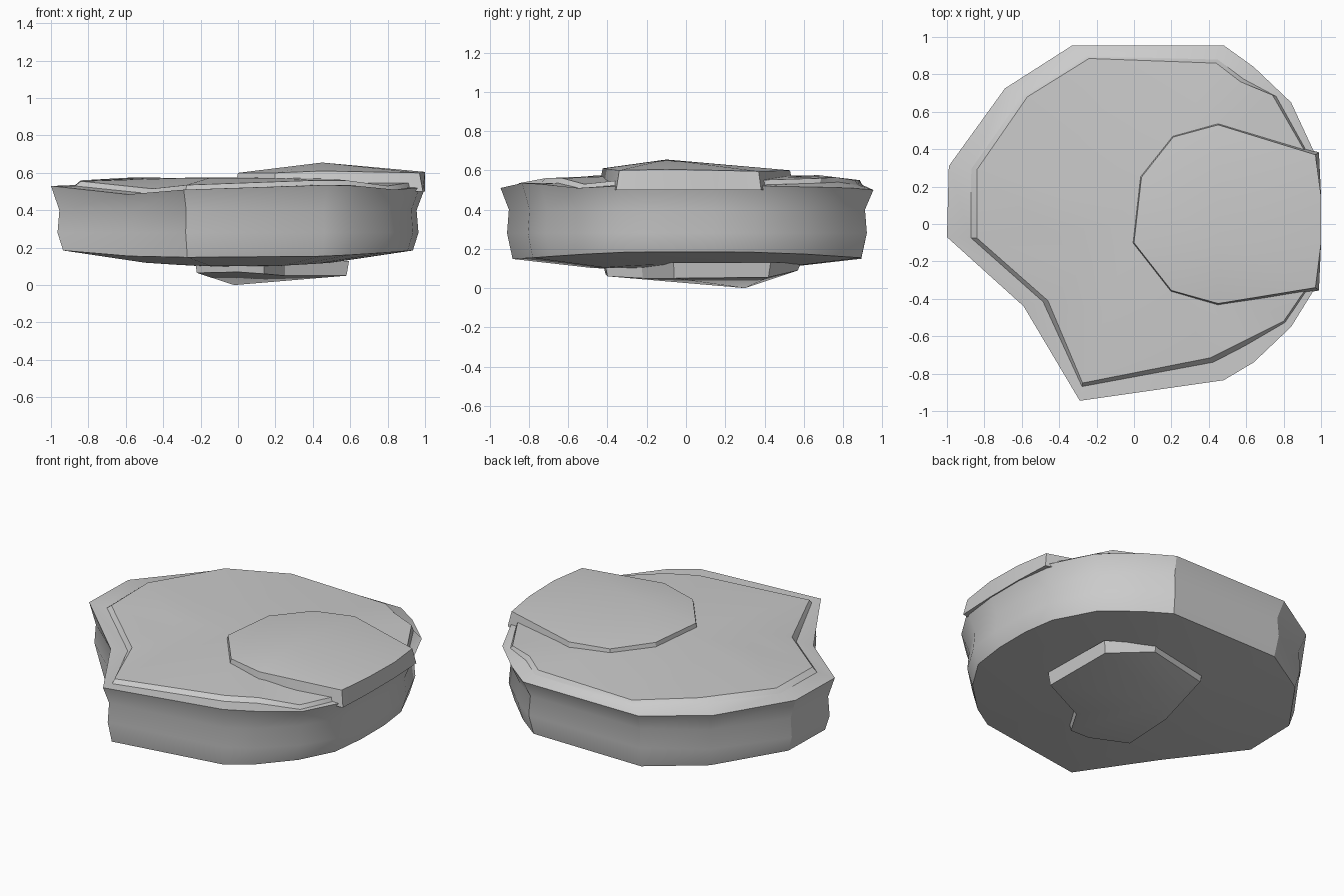
import bpy, bmesh, math

if "Cube" in bpy.data.objects:
    bpy.data.objects.remove(bpy.data.objects["Cube"])

# Rim outline, counter-clockwise from the right side
RIM = [(1, .15, .52), (.97, .37, .52), (.84, .65, .515), (.64, .84, .51),
       (.48, .955, .50), (-.33, .955, .50), (-.69, .725, .51), (-.99, .31, .53),
       (-1, -.07, .53), (-.59, -.44, .485), (-.29, -.945, .51), (.48, -.835, .535),
       (.64, -.74, .53), (.84, -.55, .51), (.97, -.34, .52), (1, -.10, .52)]
# Upper edge of the raised top layer, one point per rim point
TOP = [(.96, .15, .55), (.93, .36, .55), (.74, .69, .56), (.57, .76, .565),
       (.44, .86, .55), (-.24, .885, .55), (-.57, .68, .575), (-.84, .29, .56),
       (-.84, -.075, .555), (-.46, -.41, .515), (-.275, -.85, .535), (.41, -.715, .56),
       (.58, -.63, .56), (.80, -.52, .53), (.93, -.33, .55), (.96, -.10, .55)]
# Slab on the upper right
UPPER = [(1, .15, .60), (.97, .37, .595), (.45, .53, .60), (.21, .465, .595),
         (.04, .25, .60), (0, -.10, .60), (.20, -.355, .60), (.45, -.425, .61),
         (.97, -.34, .60), (1, -.10, .605)]
# Slab on the underside
LOWER = [(.58, -.06, .05), (.57, .42, .055), (.32, .57, .09), (-.08, .50, .07),
         (-.20, .05, .065), (-.22, -.30, .065), (0, -.41, .07), (.14, -.40, .06),
         (.25, -.22, .05)]


def loft(name, rings, start, end):
    """Stack rings of equal length and close both ends on a point."""
    bm = bmesh.new()
    loops = [[bm.verts.new(p) for p in r] for r in rings]
    n = len(rings[0])
    for a, b in zip(loops, loops[1:]):
        for i in range(n):
            j = (i + 1) % n
            bm.faces.new((a[i], a[j], b[j], b[i]))
    for loop, tip in ((loops[0], start), (loops[-1], end)):
        v = bm.verts.new(tip)
        for i in range(n):
            bm.faces.new((loop[i], loop[(i + 1) % n], v))
    bmesh.ops.recalc_face_normals(bm, faces=bm.faces)
    mesh = bpy.data.meshes.new(name)
    bm.to_mesh(mesh)
    bm.free()
    ob = bpy.data.objects.new(name, mesh)
    bpy.context.collection.objects.link(ob)
    bpy.ops.object.select_all(action='DESELECT')
    ob.select_set(True)
    bpy.context.view_layer.objects.active = ob
    bpy.ops.object.shade_smooth_by_angle(angle=math.radians(30))


def ring(scale, height, bow=0.0):
    return [(x * scale, y * scale, height + bow * x * x) for x, y, z in RIM]


def foot(points, z, grow, cx, cy):
    """Slightly wider copy of an outline at a fixed height."""
    return [(min(1, cx + (x - cx) * grow), cy + (y - cy) * grow, z) for x, y, _ in points]


# Main stone body: underside, waist, rim, ledge and raised top layer
bottom = ring(.935, .145, .04)
bottom[9] = (-.58, -.45, .155)
ledge = [(x + (rx - x) * .2, y + (ry - y) * .2, z - .025)
         for (x, y, z), (rx, ry, rz) in zip(TOP, RIM)]
crown = [(x * .55, y * .55, .573) for x, y, z in TOP]
loft("stone_body",
     [ring(.5, .10, .02), bottom, ring(.965, .28), ring(.955, .40), RIM, ledge, TOP, crown],
     (0, 0, .09), (0, 0, .575))

# Raised slab on top
loft("upper_slab", [foot(UPPER, .50, 1.04, .5, .05), UPPER],
     (.5, .05, .50), (.45, -.10, .655))

# Hanging slab underneath
loft("lower_slab", [foot(LOWER, .13, 1.03, .12, .05), LOWER],
     (.12, .05, .13), (-.02, .30, 0))
